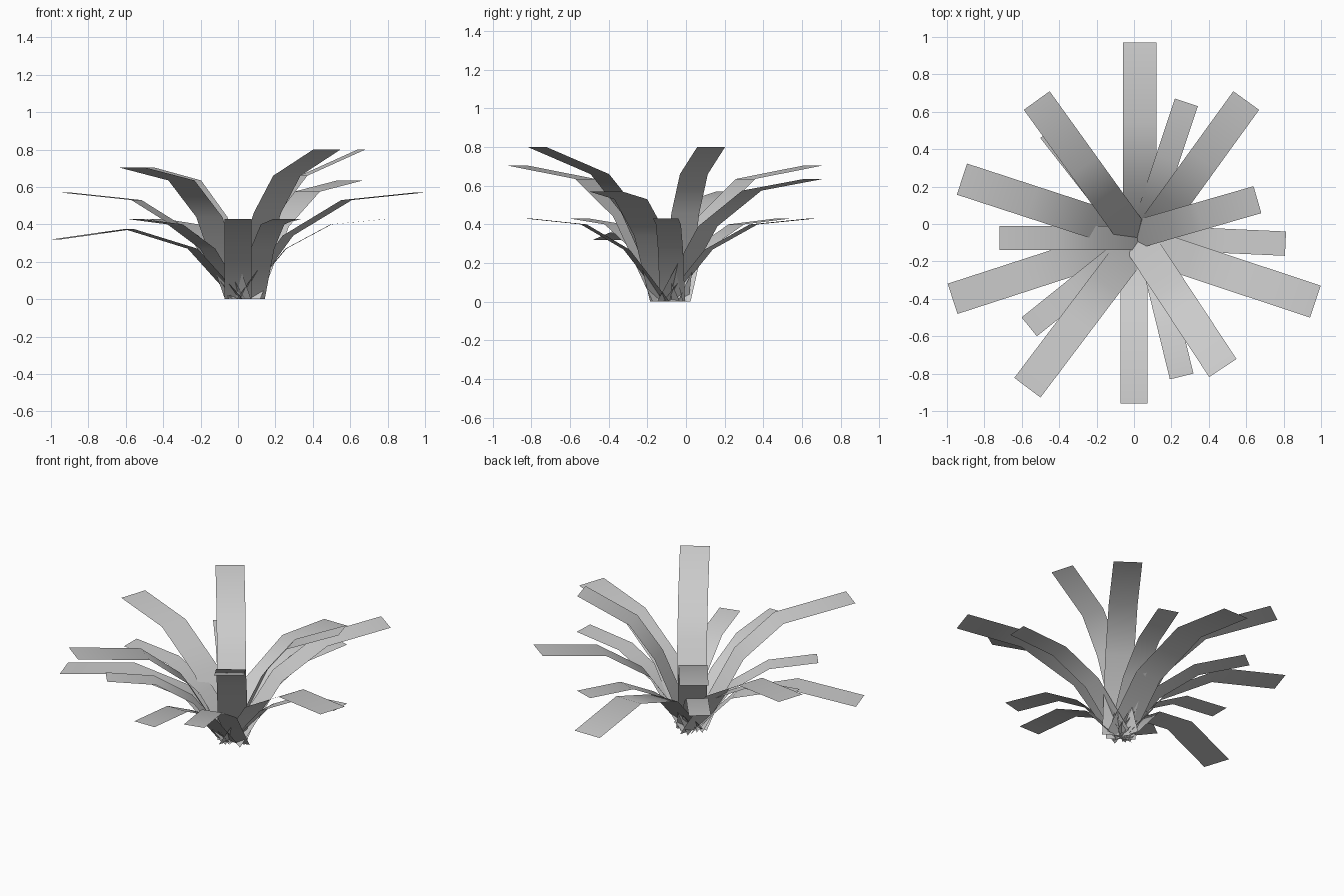
import bpy
import bmesh
from mathutils import Vector

cube = bpy.data.objects.get("Cube")
if cube:
    bpy.data.objects.remove(cube, do_unlink=True)

grey = bpy.data.materials.new("leaf_grey")
grey.use_nodes = True
colour = (0.6, 0.6, 0.6, 1)
grey.diffuse_color = colour
grey.node_tree.nodes["Principled BSDF"].inputs["Base Color"].default_value = colour

# Side profiles: fraction of the leaf's length, height
STEEP = [(0, 0), (0.3, 0.46), (0.53, 0.66), (1, 0.8)]
HIGH = [(0, 0), (0.27, 0.44), (0.53, 0.635), (1, 0.705)]
MIDDLE = [(0, 0), (0.28, 0.39), (0.58, 0.575), (1, 0.635)]
SPREAD = [(0, 0), (0.26, 0.34), (0.59, 0.53), (1, 0.57)]
LOW = [(0, 0), (0.29, 0.27), (0.6, 0.4), (1, 0.43)]
DROOPING = [(0, 0), (0.25, 0.27), (0.6, 0.375), (1, 0.32)]
BOWED = [(0, 0), (0.25, 0.29), (0.6, 0.42), (1, 0.36)]


def leaf(name, base, tip, width, profile):
    """A bent flat strip from the crown out to its tip."""
    base, tip = Vector((*base, 0)), Vector((*tip, 0))
    along = tip - base
    side = Vector((-along.y, along.x, 0)).normalized() * width / 2
    bm = bmesh.new()
    previous = None
    for fraction, height in profile:
        centre = base + along * fraction + Vector((0, 0, height))
        row = [bm.verts.new(centre + side), bm.verts.new(centre - side)]
        if previous:
            bm.faces.new((previous[0], previous[1], row[1], row[0]))
        previous = row
    bm.normal_update()
    for face in bm.faces:
        face.smooth = True
    mesh = bpy.data.meshes.new(name)
    bm.to_mesh(mesh)
    bm.free()
    mesh.materials.append(grey)
    bpy.context.collection.objects.link(bpy.data.objects.new(name, mesh))


# Broad leaves
leaf("back_leaf", (0.03, -0.1), (0.03, 0.97), 0.18, BOWED)
leaf("back_left_leaf", (0.05, -0.1), (0.6, 0.66), 0.17, MIDDLE)
leaf("left_leaf", (0, -0.06), (0.66, 0.13), 0.15, STEEP)
leaf("front_left_outer_leaf", (0.02, -0.1), (0.97, -0.415), 0.18, SPREAD)
leaf("front_left_leaf", (0.02, -0.08), (0.475, -0.77), 0.175, STEEP)
leaf("front_leaf", (0, -0.11), (0, -0.96), 0.145, LOW)
leaf("front_right_leaf", (0, -0.12), (-0.57, -0.875), 0.175, HIGH)
leaf("front_right_outer_leaf", (0, -0.085), (-0.97, -0.4), 0.17, DROOPING)
leaf("back_right_outer_leaf", (0, -0.06), (-0.92, 0.24), 0.175, SPREAD)
leaf("back_right_leaf", (0.02, -0.09), (-0.52, 0.66), 0.17, HIGH)

# Short narrow leaves
SHORT_LEAVES = {
    "left": ((0.03, -0.07), (0.81, -0.105)),
    "front_left": ((0.08, -0.1), (0.255, -0.815)),
    "front_right": ((0, -0.1), (-0.56, -0.55)),
    "right": ((0.04, -0.075), (-0.72, -0.075)),
    "back_right": ((0.02, -0.1), (-0.45, 0.5)),
    "back_left": ((0.03, -0.1), (0.28, 0.65)),
}
for place, (base, tip) in SHORT_LEAVES.items():
    leaf("short_" + place + "_leaf", base, tip, 0.13, LOW)
